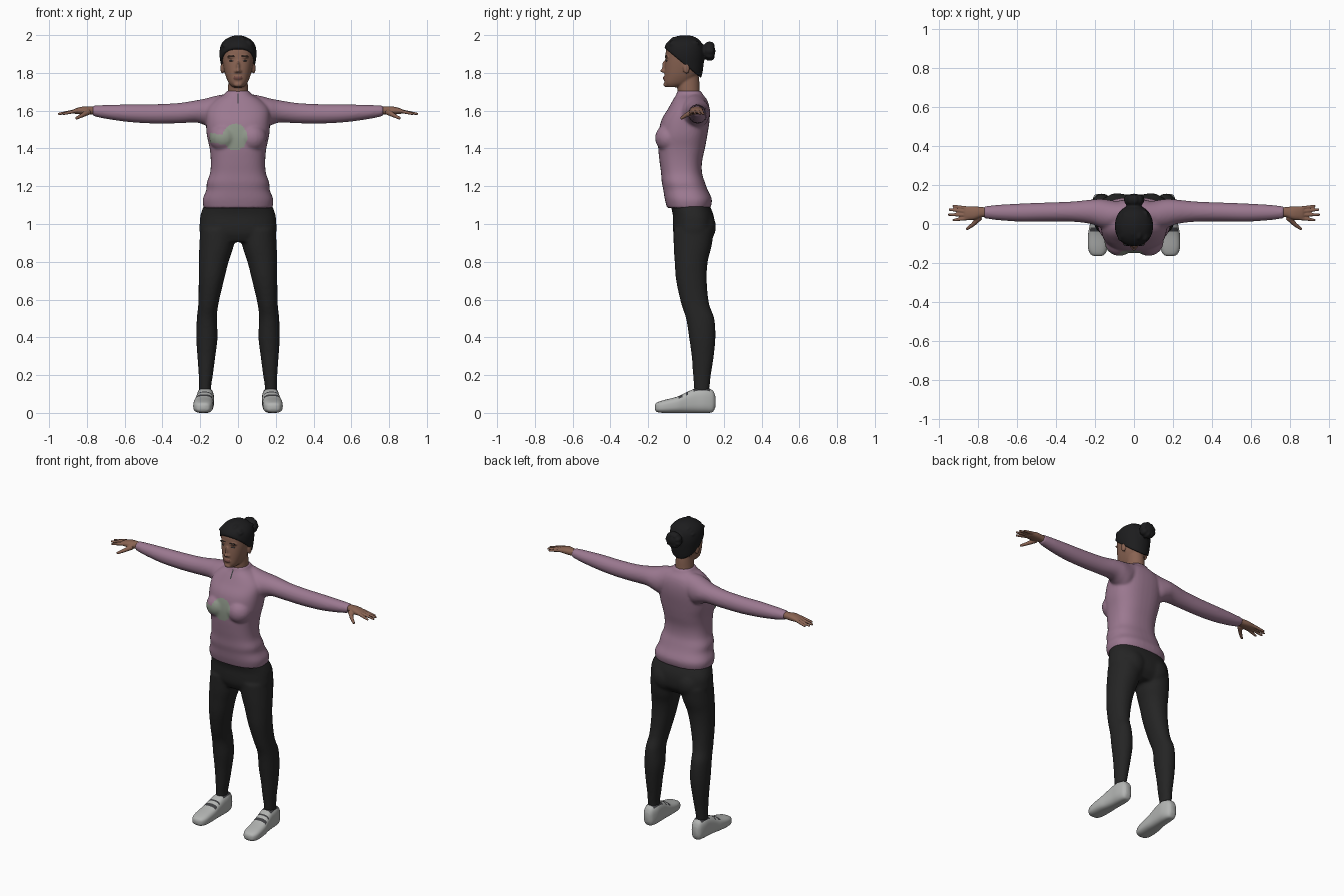
import bpy, bmesh, math, random
from mathutils import Vector, Matrix

random.seed(4)
if "Cube" in bpy.data.objects:
    bpy.data.objects.remove(bpy.data.objects["Cube"])


def material(name, color):
    mat = bpy.data.materials.new(name)
    mat.use_nodes = True
    mat.diffuse_color = (*color, 1)
    mat.node_tree.nodes["Principled BSDF"].inputs["Base Color"].default_value = (*color, 1)
    return mat


pink = material("mauve knit", (.33, .19, .28))
green = material("pale green print", (.27, .31, .25))
black = material("black leggings", (.018, .018, .018))
hair_mat = material("black hair", (.012, .012, .013))
skin = material("brown skin", (.25, .125, .085))
lip = material("dark lip", (.15, .06, .05))
grey = material("light grey shoe", (.45, .46, .45))
dark = material("charcoal trim", (.05, .05, .055))


def spline(rings, steps=5):
    """Catmull-Rom interpolation of ring measurements."""
    out = []
    for i in range(len(rings) - 1):
        p = [rings[max(0, min(len(rings) - 1, i + k))] for k in (-1, 0, 1, 2)]
        for s in range(steps):
            t = s / steps
            out.append([b + .5 * t * (c - a + t * (2*a - 5*b + 4*c - d + t * (3*(b - c) + d - a)))
                        for a, b, c, d in zip(*p)])
    return out + [list(rings[-1])]


def loft(bm, axis, rings, sides=(1,), power=2.3, n=40):
    """Rings are (position on axis, low, high, low, high) over the other two axes."""
    others = [k for k in range(3) if k != axis]
    for side in sides:
        loops = []
        for t, a0, a1, b0, b1 in spline(rings):
            loop = []
            for i in range(n):
                ang = 2 * math.pi * i / n
                co = Vector((0, 0, 0))
                co[axis] = t
                for k, lo, hi, f in ((others[0], a0, a1, math.cos(ang)), (others[1], b0, b1, math.sin(ang))):
                    co[k] = (lo + hi) / 2 + (hi - lo) / 2 * math.copysign(abs(f) ** (2 / power), f)
                co.x *= side
                loop.append(bm.verts.new(co))
            loops.append(loop)
        for a, b in zip(loops, loops[1:]):
            for i in range(n):
                bm.faces.new((a[i], a[(i+1) % n], b[(i+1) % n], b[i]))
        bm.faces.new(loops[0])
        bm.faces.new(loops[-1])


def centred(rings):
    return [(z, -w, w, y0, y1) for z, w, y0, y1 in rings]


def ball(bm, centre, radii, sides=(1,)):
    for s in sides:
        m = Matrix.Translation((centre[0] * s, centre[1], centre[2])) @ Matrix.Diagonal((*radii, 1))
        bmesh.ops.create_uvsphere(bm, u_segments=20, v_segments=12, radius=1, matrix=m)


def finger(bm, start, end, r0, r1, side):
    a, b = (Vector((p[0] * side, p[1], p[2])) for p in (start, end))
    m = Matrix.Translation((a + b) / 2) @ (b - a).to_track_quat('Z', 'Y').to_matrix().to_4x4()
    bmesh.ops.create_cone(bm, cap_ends=True, segments=14, radius1=r0, radius2=r1, depth=(b - a).length, matrix=m)
    ball(bm, b, (r1, r1, r1))


def finish(name, bm, mats, voxel=0, smooth=4, rule=None):
    """Make the object, fuse its pieces, then colour faces by a rule."""
    bmesh.ops.recalc_face_normals(bm, faces=bm.faces)
    mesh = bpy.data.meshes.new(name)
    bm.to_mesh(mesh)
    bm.free()
    ob = bpy.data.objects.new(name, mesh)
    bpy.context.collection.objects.link(ob)
    bpy.ops.object.select_all(action='DESELECT')
    ob.select_set(True)
    bpy.context.view_layer.objects.active = ob
    if voxel:
        mod = ob.modifiers.new("fuse", 'REMESH')
        mod.mode, mod.voxel_size = 'VOXEL', voxel
        bpy.ops.object.modifier_apply(modifier="fuse")
        mod = ob.modifiers.new("soften", 'SMOOTH')
        mod.factor, mod.iterations = .5, smooth
        bpy.ops.object.modifier_apply(modifier="soften")
    ob.data.materials.clear()
    for m in mats:
        ob.data.materials.append(m)
    for p in ob.data.polygons:
        p.material_index = rule(p.center, p.normal) if rule else 0
    bpy.ops.object.shade_smooth_by_angle(angle=math.radians(50))
    return ob


BOTH = (1, -1)

# Sweater: torso, bust and sleeves fused
bm = bmesh.new()
loft(bm, 2, centred([
    (1.085, .182, -.10, .13), (1.13, .187, -.112, .137), (1.18, .168, -.12, .115), (1.22, .165, -.128, .10),
    (1.27, .148, -.132, .085), (1.33, .144, -.14, .085), (1.40, .15, -.147, .10), (1.47, .165, -.147, .113),
    (1.55, .17, -.13, .125), (1.61, .165, -.095, .125), (1.655, .125, -.07, .113),
    (1.685, .075, -.052, .09), (1.705, .06, -.046, .08)]), power=2.5)
ball(bm, (.075, -.09, 1.455), (.077, .074, .075), BOTH)
loft(bm, 0, [
    (.06, .0, .11, 1.54, 1.69), (.12, -.03, .122, 1.50, 1.678), (.17, -.02, .128, 1.52, 1.665),
    (.22, .0, .125, 1.537, 1.655), (.32, .012, .115, 1.533, 1.64), (.45, .013, .11, 1.532, 1.634),
    (.58, .012, .105, 1.54, 1.633), (.70, .02, .098, 1.557, 1.63), (.77, .03, .09, 1.572, 1.627)], BOTH, 2)


def sweater_rule(c, n):
    if abs(c.x) < .007 and 1.64 < c.z < 1.69 and c.y < -.02:
        return 2
    blob = ((c.x + .015) / .065) ** 2 + ((c.z - 1.46) / .07) ** 2 < 1
    tail = -.15 < c.x < -.05 and abs(c.z - 1.45 + .15 * (c.x + .1)) < .025
    return int(c.y < -.05 and (blob or tail))


finish("sweater", bm, [pink, green, dark], .0075, 6, sweater_rule)

# Leggings: hips, seat and legs fused
bm = bmesh.new()
loft(bm, 2, centred([
    (.905, .15, -.045, .11), (.95, .20, -.066, .145), (1.0, .203, -.07, .152),
    (1.05, .198, -.07, .145), (1.11, .176, -.085, .12)]), power=2.4)
ball(bm, (.085, .075, .985), (.09, .084, .095), BOTH)
loft(bm, 2, [
    (.09, .14, .207, .045, .12), (.14, .142, .207, .042, .125), (.2, .133, .208, .037, .132),
    (.3, .12, .215, .03, .147), (.4, .108, .221, .016, .156), (.5, .112, .218, -.0, .15),
    (.58, .103, .21, -.026, .122), (.7, .075, .208, -.052, .11), (.8, .05, .207, -.06, .115),
    (.88, .024, .205, -.065, .135), (.97, .008, .2, -.066, .148)], BOTH, 2.1)
finish("leggings", bm, [black], .009, 6)

# Head: skull, jaw, neck, nose, lips and ears fused
bm = bmesh.new()
loft(bm, 2, centred([
    (1.724, .028, -.098, -.04), (1.745, .048, -.114, .02), (1.785, .066, -.114, .06),
    (1.83, .077, -.113, .08), (1.88, .084, -.109, .085), (1.93, .084, -.103, .08), (1.975, .05, -.07, .05)]))
loft(bm, 2, centred([(1.65, .056, -.03, .08), (1.70, .054, -.044, .073), (1.76, .051, -.046, .07),
                     (1.83, .05, -.04, .06)]), power=2)
ball(bm, (0, -.116, 1.812), (.013, .022, .011))
ball(bm, (0, -.113, 1.835), (.009, .014, .03))
ball(bm, (.012, -.113, 1.808), (.009, .012, .008), BOTH)
ball(bm, (0, -.11, 1.772), (.024, .014, .01))
ball(bm, (0, -.103, 1.738), (.024, .017, .014))
ball(bm, (.032, -.1, 1.884), (.026, .013, .007), BOTH)
ball(bm, (.083, .002, 1.825), (.01, .018, .03), BOTH)


def face_rule(c, n):
    mouth = abs(c.x) < .023 and abs(c.z - 1.773) < .008
    return int(c.y < -.09 and mouth)


finish("head", bm, [skin, lip], .005, 3, face_rule)

# Eyes and brows
for s, label in ((1, "left"), (-1, "right")):
    bm = bmesh.new()
    ball(bm, (.032 * s, -.099, 1.864), (.015, .01, .004))
    finish(label + "_eye", bm, [dark])
    bm = bmesh.new()
    ball(bm, (.034 * s, -.105, 1.889), (.021, .007, .003))
    finish(label + "_brow", bm, [hair_mat])

# Hair: swept-back cap cut along a sloping hairline, with a bun
bm = bmesh.new()
loft(bm, 2, centred([
    (1.745, .05, .0, .07), (1.79, .078, -.07, .085), (1.85, .092, -.105, .094), (1.90, .098, -.116, .097),
    (1.945, .092, -.111, .09), (1.975, .07, -.085, .07), (1.993, .035, -.05, .04), (1.999, .01, -.02, .01)]),
    power=2.1)
bmesh.ops.bisect_plane(bm, geom=bm.verts[:] + bm.edges[:] + bm.faces[:], plane_co=(0, -.0, 1.838),
                       plane_no=(0, .83, 1), clear_inner=True)
bmesh.ops.holes_fill(bm, edges=bm.edges[:], sides=0)
ball(bm, (0, .12, 1.915), (.05, .036, .045))
for i in range(9):
    a = i * math.tau / 9
    ball(bm, (.035 * math.cos(a), .125, 1.915 + .033 * math.sin(a)), (.019, .026, .019))
for i in range(14):
    a = random.uniform(.2, 2.9)
    ball(bm, (.083 * math.cos(a), random.uniform(-.07, .05), 1.90 + .083 * math.sin(a)), (.015, .03, .013))
finish("hair", bm, [hair_mat], .006, 2)

# Hands and shoes
for s, label in ((1, "left"), (-1, "right")):
    bm = bmesh.new()
    loft(bm, 0, [(.74, .037, .083, 1.58, 1.621), (.78, .035, .087, 1.58, 1.622), (.82, .022, .09, 1.58, 1.622),
                 (.86, .022, .088, 1.583, 1.612), (.872, .03, .082, 1.588, 1.605)], (s,))
    for y0, x1, y1 in ((.08, .925, .092), (.063, .945, .074), (.046, .948, .048), (.03, .925, .02)):
        finger(bm, (.85, y0, 1.6), (x1, y1, 1.583), .0105, .007, s)
    finger(bm, (.79, .035, 1.594), (.825, -.002, 1.575), .016, .011, s)
    finger(bm, (.825, -.002, 1.575), (.855, -.024, 1.56), .011, .008, s)
    finish(label + "_hand", bm, [skin], .004, 3)

    bm = bmesh.new()
    loft(bm, 1, [
        (-.165, .172, .2, .02, .04), (-.155, .15, .222, .006, .054), (-.12, .135, .236, 0, .067),
        (-.05, .13, .235, 0, .085), (.0, .13, .226, 0, .108), (.05, .128, .22, 0, .129),
        (.10, .128, .217, 0, .134), (.14, .14, .207, .004, .12), (.155, .155, .192, .03, .09)], (s,), 2.8)
    finish(label + "_shoe", bm, [grey, dark], rule=lambda c, n: int(
        n.z > .55 and (.045 < c.y < .125 or (-.07 < c.y < .03 and c.y % .035 < .012))))
